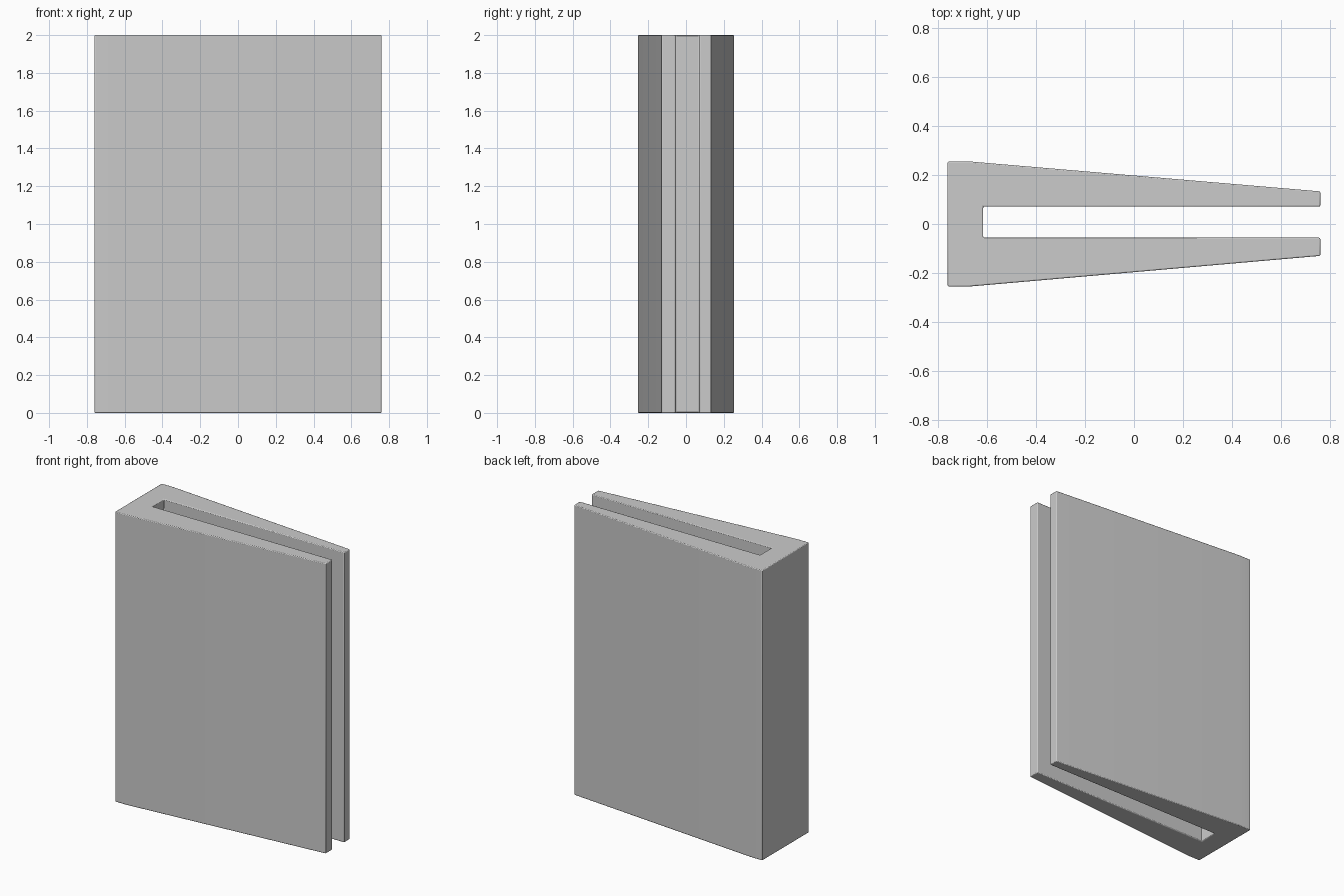
import bpy, bmesh

if "Cube" in bpy.data.objects:
    bpy.data.objects.remove(bpy.data.objects["Cube"])

# Footprint: flat spine, two tapering covers and the open slot between them
profile = [
    (-0.76, -0.255), (-0.67, -0.255), (0.76, -0.13), (0.76, -0.056),
    (-0.615, -0.056), (-0.615, 0.071), (0.76, 0.071), (0.76, 0.133),
    (-0.67, 0.255), (-0.76, 0.255),
]
HEIGHT = 2.0

# Extrude the footprint upwards
bm = bmesh.new()
base = bm.faces.new([bm.verts.new((x, y, 0)) for x, y in profile])
extruded = bmesh.ops.extrude_face_region(bm, geom=[base])
top = [g for g in extruded["geom"] if isinstance(g, bmesh.types.BMVert)]
bmesh.ops.translate(bm, verts=top, vec=(0, 0, HEIGHT))
bmesh.ops.recalc_face_normals(bm, faces=bm.faces)

mesh = bpy.data.meshes.new("slotted_cover")
bm.to_mesh(mesh)
bm.free()
cover = bpy.data.objects.new("slotted_cover", mesh)
bpy.context.collection.objects.link(cover)

# Finely rounded edges
bevel = cover.modifiers.new("edge_rounding", "BEVEL")
bevel.width = 0.005
bevel.segments = 2
bevel.limit_method = "ANGLE"

# Soft shading, sharp at the corners
bpy.context.view_layer.objects.active = cover
cover.select_set(True)
bpy.ops.object.shade_smooth_by_angle()
